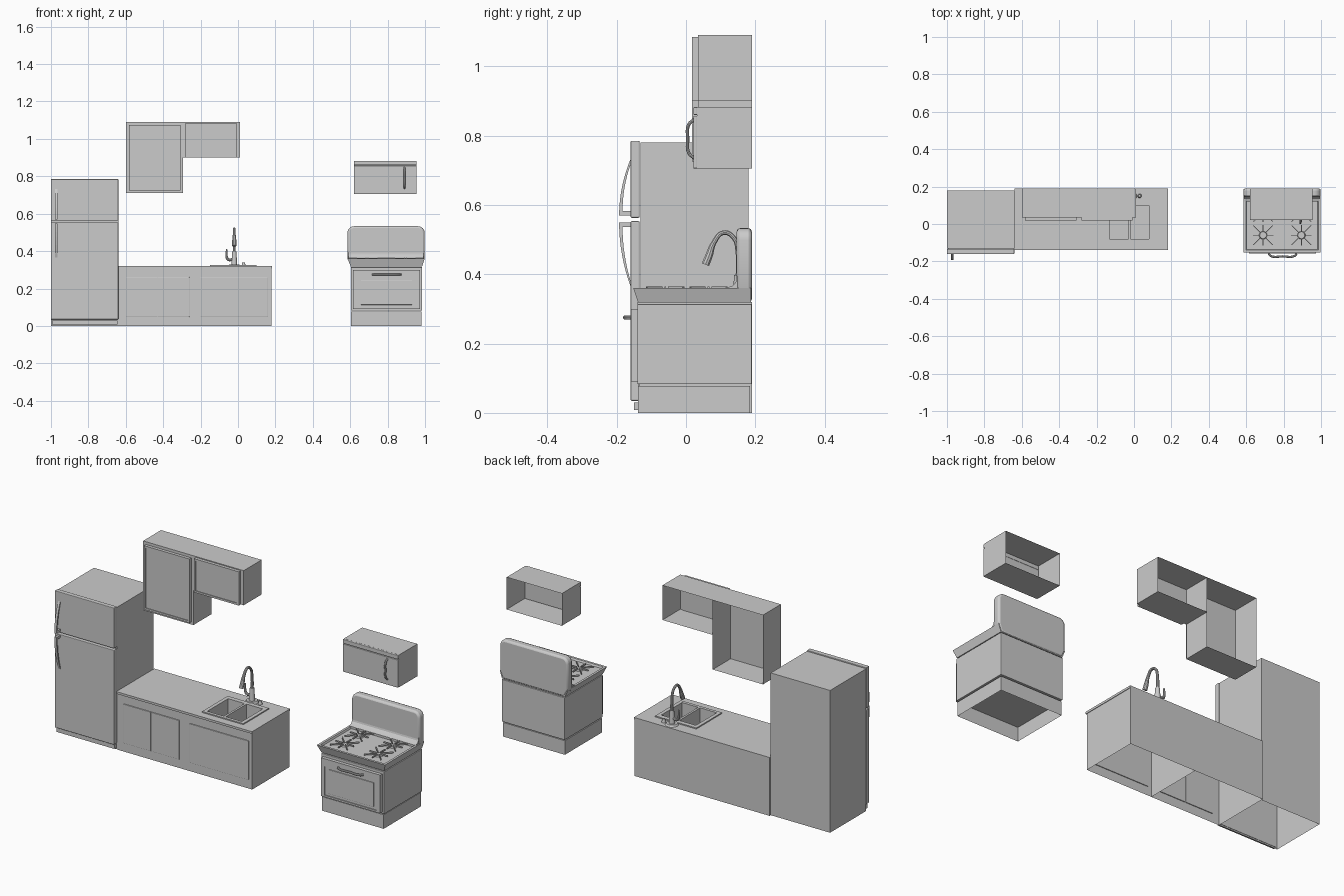
import bpy, bmesh, math
from mathutils import Vector, Matrix

if "Cube" in bpy.data.objects:
    bpy.data.objects.remove(bpy.data.objects["Cube"])


def finish(name, bm, bevel=0, segs=2):
    bmesh.ops.recalc_face_normals(bm, faces=bm.faces)
    me = bpy.data.meshes.new(name)
    bm.to_mesh(me)
    bm.free()
    ob = bpy.data.objects.new(name, me)
    bpy.context.collection.objects.link(ob)
    if bevel:
        m = ob.modifiers.new("bevel", 'BEVEL')
        m.width, m.segments = bevel, segs
    return ob


def cube(lo, hi):
    bm = bmesh.new()
    bmesh.ops.create_cube(bm, size=1)
    for v in bm.verts:
        v.co = Vector([hi[i] if v.co[i] > 0 else lo[i] for i in range(3)])
    return bm


def box(name, lo, hi, bevel=0):
    return finish(name, cube(lo, hi), bevel)


def shell(name, lo, hi, open_dir):
    """Thin-walled box with one side left open."""
    bm = cube(lo, hi)
    d = Vector(open_dir)
    bmesh.ops.delete(bm, geom=[f for f in bm.faces if f.normal.dot(d) > 0.9 or
                               (f.calc_center_median() - (Vector(lo) + Vector(hi)) / 2).normalized().dot(d) > 0.9],
                     context='FACES')
    return finish(name, bm)


def prism(name, pts, axis, a, b, bevel=0):
    """Extrude a profile along x (axis 0, yz points) or y (axis 1, xz points)."""
    bm = bmesh.new()
    at = lambda p, t: (t, p[0], p[1]) if axis == 0 else (p[0], t, p[1])
    f = bm.faces.new([bm.verts.new(at(p, a)) for p in pts])
    r = bmesh.ops.extrude_face_region(bm, geom=[f])
    for v in r['geom']:
        if isinstance(v, bmesh.types.BMVert):
            v.co[axis] = b
    return finish(name, bm, bevel)


def cut(ob, lo, hi):
    cutter = box("cutter", lo, hi)
    cutter.hide_render = True
    m = ob.modifiers.new("cut", 'BOOLEAN')
    m.operation, m.object, m.solver = 'DIFFERENCE', cutter, 'EXACT'
    bpy.context.view_layer.objects.active = ob
    bpy.ops.object.modifier_apply(modifier=m.name)
    bpy.data.objects.remove(cutter)


def smooth(ob):
    bpy.ops.object.select_all(action='DESELECT')
    ob.select_set(True)
    bpy.context.view_layer.objects.active = ob
    bpy.ops.object.shade_smooth_by_angle()


def tube(name, pts, radius, radii=None):
    cu = bpy.data.curves.new(name, 'CURVE')
    cu.dimensions, cu.bevel_depth, cu.bevel_resolution = '3D', radius, 3
    cu.use_fill_caps = True
    cu.resolution_u = 6
    sp = cu.splines.new('BEZIER')
    sp.bezier_points.add(len(pts) - 1)
    for i, p in enumerate(pts):
        bp = sp.bezier_points[i]
        bp.co, bp.radius = p, radii[i] if radii else 1
        bp.handle_left_type = bp.handle_right_type = 'AUTO'
    ob = bpy.data.objects.new(name, cu)
    bpy.context.collection.objects.link(ob)
    bpy.ops.object.select_all(action='DESELECT')
    ob.select_set(True)
    bpy.context.view_layer.objects.active = ob
    bpy.ops.object.convert(target='MESH')
    smooth(bpy.context.object)


def cyl(name, c, r, h, r2=None, n=20):
    bm = bmesh.new()
    bmesh.ops.create_cone(bm, cap_ends=True, segments=n, radius1=r, radius2=r if r2 is None else r2, depth=h,
                          matrix=Matrix.Translation((c[0], c[1], c[2] + h / 2)))
    smooth(finish(name, bm))


# Refrigerator
shell("fridge_body", (-1, -0.132, 0), (-0.64, 0.18, 0.78), (0, 0, -1))
box("fridge_kick_plate", (-0.995, -0.15, 0.008), (-0.645, -0.13, 0.03))
box("fridge_lower_door", (-1, -0.16, 0.035), (-0.64, -0.134, 0.553), 0.003)
box("fridge_upper_door", (-1, -0.16, 0.563), (-0.64, -0.134, 0.785), 0.003)


def fridge_handle(name, foot, end):
    s = 1 if end > foot else -1
    L = abs(end - foot)
    n = 8
    outer = [(-0.193 + 0.034 * (i / n) ** 2, foot + s * L * i / n) for i in range(n + 1)]
    inner = [(-0.183 + 0.024 * (i / n) ** 2, foot + s * (0.013 + (L - 0.028) * i / n)) for i in range(n, -1, -1)]
    prism(name, outer + inner + [(-0.158, foot + s * 0.013), (-0.158, foot)], 0, -0.979, -0.966)


fridge_handle("fridge_upper_handle", 0.570, 0.735)
fridge_handle("fridge_lower_handle", 0.549, 0.362)

# Base cabinets and worktop
shell("base_cabinet_left", (-0.64, -0.134, 0), (-0.22, 0.19, 0.31), (0, 0, -1))
shell("base_cabinet_right", (-0.22, -0.134, 0), (0.18, 0.19, 0.31), (0, 0, -1))
for ob in ("base_cabinet_left", "base_cabinet_right"):
    # open the cabinet tops so the basins can hang through
    bm = bmesh.new()
    me = bpy.data.objects[ob].data
    bm.from_mesh(me)
    bmesh.ops.delete(bm, geom=[f for f in bm.faces if f.calc_center_median().z > 0.3], context='FACES')
    bm.to_mesh(me)
    bm.free()
worktop = box("worktop", (-0.64, -0.14, 0.308), (0.183, 0.19, 0.32))
cut(worktop, (-0.135, -0.083, 0.2), (0.085, 0.105, 0.4))
for i, (a, b) in enumerate([(-0.6, -0.432), (-0.43, -0.26), (-0.2, 0.16)]):
    box(f"base_door_{i}", (a, -0.139, 0.048), (b, -0.13, 0.262), 0.002)

# Double sink
rim = box("sink_rim", (-0.15, -0.097, 0.319), (0.1, 0.125, 0.326), 0)
for i, (a, b) in enumerate([(-0.13, -0.03), (-0.018, 0.08)]):
    cut(rim, (a, -0.08, 0.2), (b, 0.1, 0.4))
    shell(f"sink_basin_{i}", (a, -0.08, 0.24), (b, 0.1, 0.322), (0, 0, 1))
    cyl(f"sink_drain_{i}", ((a + b) / 2, 0.01, 0.24), 0.014, 0.002)

# Faucet with lever and side sprayer
cyl("faucet_plate", (-0.02, 0.15, 0.32), 0.034, 0.009, 0.028)
cyl("faucet_base", (-0.02, 0.15, 0.328), 0.016, 0.07, 0.011)
tube("faucet_spout", [(-0.02, 0.15, 0.37), (-0.02, 0.15, 0.46), (-0.02, 0.138, 0.505), (-0.02, 0.108, 0.52),
                      (-0.02, 0.08, 0.49), (-0.02, 0.067, 0.455), (-0.02, 0.056, 0.428)],
     0.007, [1.2, 1, 1, 1, 1.1, 1.6, 1.7])
tube("faucet_lever", [(-0.02, 0.15, 0.36), (-0.052, 0.15, 0.355), (-0.062, 0.15, 0.38), (-0.06, 0.15, 0.41)],
     0.006, [1.3, 1.3, 1, 0.7])
cyl("sprayer_base", (0.03, 0.15, 0.32), 0.011, 0.02, 0.007)

# Wall cabinets, open at the back
for n, lo, hi in [("tall", (-0.6, 0.71), (-0.295, 1.09)), ("short", (-0.295, 0.9), (0.01, 1.09))]:
    shell(f"wall_cabinet_{n}", (lo[0], 0.035, lo[1]), (hi[0], 0.19, hi[1]), (0, 1, 0))
for n, lo, hi in [("tall", (-0.583, 0.725), (-0.307, 1.075)), ("short", (-0.28, 0.9), (-0.008, 1.085))]:
    d = box(f"wall_door_{n}", (lo[0], 0.018, lo[1]), (hi[0], 0.038, hi[1]))
    cut(d, (lo[0] + 0.01, 0, lo[1] + 0.01), (hi[0] - 0.01, 0.022, hi[1] - 0.01))

# Microwave, open at the back
shell("microwave_body", (0.62, 0.032, 0.705), (0.955, 0.19, 0.882), (0, 1, 0))
box("microwave_vent", (0.62, 0.021, 0.86), (0.955, 0.034, 0.882), 0.003)
box("microwave_door", (0.62, 0.021, 0.705), (0.955, 0.034, 0.857), 0.003)
tube("microwave_handle", [(0.89, 0.024, 0.735), (0.89, 0.008, 0.75), (0.89, 0.005, 0.79), (0.89, 0.008, 0.832),
                          (0.89, 0.024, 0.847)], 0.005)

# Stove body
shell("stove_drawer", (0.605, -0.138, 0), (0.98, 0.185, 0.077), (0, 0, -1))
box("stove_body", (0.603, -0.14, 0.083), (0.985, 0.19, 0.314), 0.002)
door = box("oven_door", (0.615, -0.158, 0.09), (0.973, -0.139, 0.3))
cut(door, (0.636, -0.2, 0.1), (0.952, -0.153, 0.257))
box("oven_window", (0.657, -0.157, 0.113), (0.931, -0.15, 0.246), 0.002)
tube("oven_handle", [(0.72, -0.157, 0.275), (0.73, -0.17, 0.275), (0.795, -0.173, 0.275), (0.86, -0.17, 0.275),
                     (0.87, -0.157, 0.275)], 0.006)

# Cooktop: flared tray with a sunken surface
bm = cube((0.585, -0.152, 0.318), (0.998, 0.188, 0.36))
for v in bm.verts:
    if v.co.z < 0.33:
        v.co.x += 0.018 if v.co.x < 0.8 else -0.014
        if v.co.y < 0:
            v.co.y += 0.014
bm.normal_update()
top = [f for f in bm.faces if f.normal.z > 0.9]
bmesh.ops.inset_region(bm, faces=top, thickness=0.018)
bmesh.ops.inset_region(bm, faces=top, thickness=0.006, depth=-0.01)
finish("cooktop", bm)

# Burners with radial grates
for i, (x, y) in enumerate([(0.69, -0.06), (0.895, -0.06), (0.69, 0.065), (0.895, 0.065)]):
    cyl(f"burner_{i}", (x, y, 0.349), 0.022, 0.008, 0.018)
    bm = bmesh.new()
    for k in range(8):
        a = math.pi / 4 * k
        r0, r1 = 0.014, 0.055 if k % 2 == 0 else 0.074
        bmesh.ops.create_cube(bm, size=1, matrix=Matrix.Translation((x, y, 0.361)) @ Matrix.Rotation(a, 4, 'Z')
                              @ Matrix.Translation(((r0 + r1) / 2, 0, 0)) @ Matrix.Diagonal((r1 - r0, 0.005, 0.007, 1)))
    grate = finish(f"grate_{i}", bm)

# Backsplash with rounded upper corners
arc = lambda cx, a0: [(cx + 0.035 * math.cos(math.radians(a0 + t)), 0.498 + 0.035 * math.sin(math.radians(a0 + t)))
                      for t in range(0, 91, 15)]
outline = [(0.605, 0.318), (0.982, 0.318), (0.998, 0.36)] + arc(0.963, 0) + arc(0.62, 90) + [(0.585, 0.36)]
smooth(prism("backsplash", outline, 1, 0.146, 0.19, 0.01))
prism("backsplash_foot", [(0.12, 0.345), (0.12, 0.362), (0.135, 0.367), (0.144, 0.378), (0.148, 0.395),
                          (0.16, 0.395), (0.16, 0.345)], 0, 0.59, 0.993)
